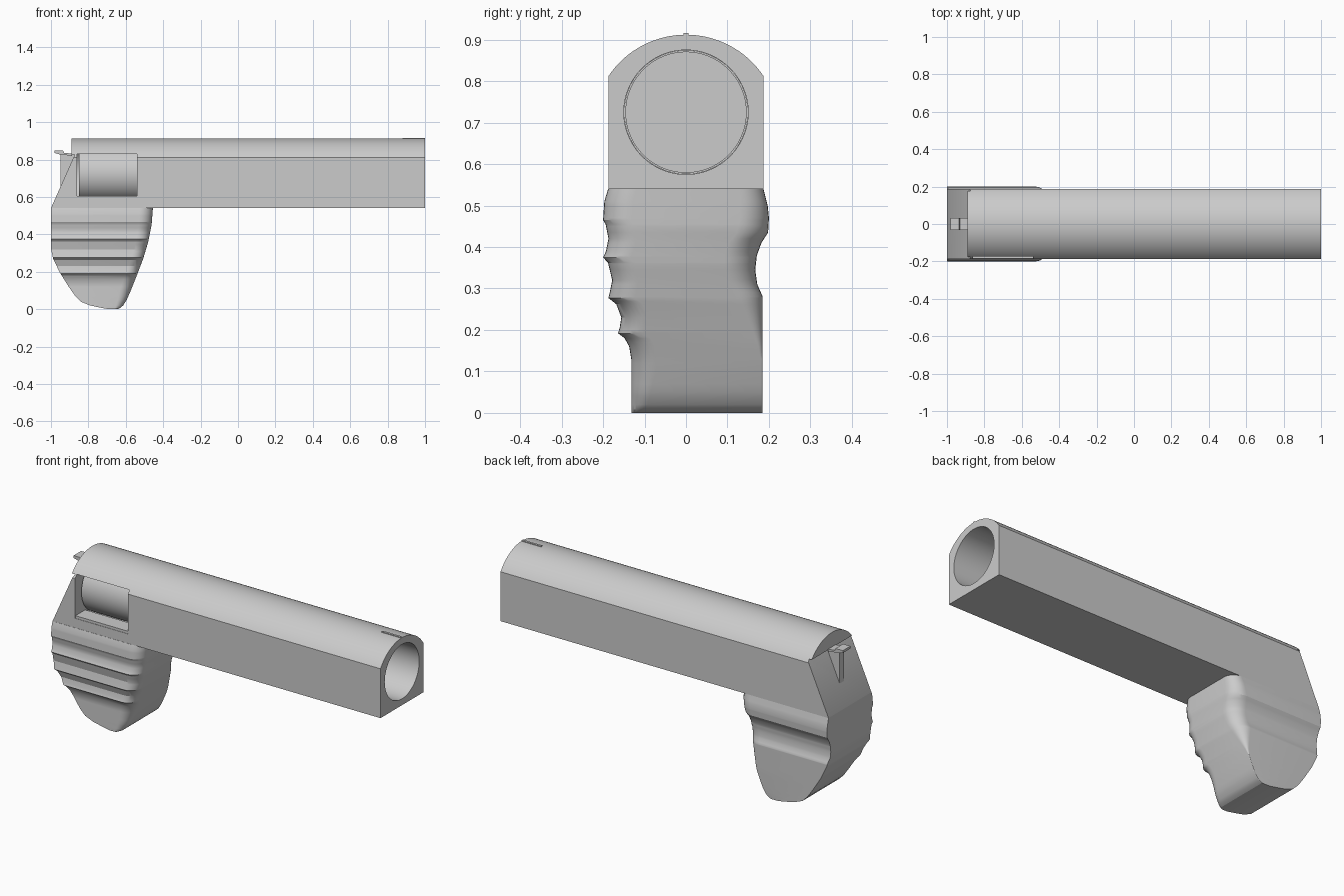
import bpy, bmesh, math
from mathutils import Vector

if "Cube" in bpy.data.objects:
    bpy.data.objects.remove(bpy.data.objects["Cube"])


def finish(name, bm, angle=28):
    bmesh.ops.recalc_face_normals(bm, faces=bm.faces)
    me = bpy.data.meshes.new(name)
    bm.to_mesh(me)
    bm.free()
    ob = bpy.data.objects.new(name, me)
    bpy.context.collection.objects.link(ob)
    bpy.ops.object.select_all(action='DESELECT')
    ob.select_set(True)
    bpy.context.view_layer.objects.active = ob
    bpy.ops.object.shade_smooth_by_angle(angle=math.radians(angle))
    return ob


def loft(name, rings, angle=28):
    """Skin closed rings of equal length and cap both ends."""
    bm = bmesh.new()
    vs = [[bm.verts.new(p) for p in r] for r in rings]
    n = len(vs[0])
    for a, b in zip(vs, vs[1:]):
        for i in range(n):
            j = (i + 1) % n
            bm.faces.new((a[i], a[j], b[j], b[i]))
    bm.faces.new(vs[0][::-1])
    bm.faces.new(vs[-1])
    bmesh.ops.remove_doubles(bm, verts=bm.verts, dist=1e-5)
    return finish(name, bm, angle)


def along_x(name, yz, x0, x1):
    return loft(name, [[(x, y, z) for y, z in yz] for x in (x0, x1)])


def along_y(name, xz, y0, y1):
    return loft(name, [[(x, y, z) for x, z in xz] for y in (y0, y1)])


def rect(a0, a1, b0, b1):
    return [(a0, b0), (a1, b0), (a1, b1), (a0, b1)]


def circle(r, n=72):
    return [(r * math.cos(2 * math.pi * i / n), 0.725 + r * math.sin(2 * math.pi * i / n))
            for i in range(n)]


def cut(ob, cutter):
    cutter.hide_render = True
    m = ob.modifiers.new('cut', 'BOOLEAN')
    m.operation = 'DIFFERENCE'
    m.solver = 'EXACT'
    m.object = cutter
    bpy.context.view_layer.objects.active = ob
    bpy.ops.object.modifier_apply(modifier='cut')
    bpy.data.objects.remove(cutter)


def interp(pts, z):
    """Piecewise linear lookup, keys running downward in z."""
    for (z0, a), (z1, b) in zip(pts, pts[1:]):
        if z >= z1:
            return a + (b - a) * (z0 - z) / (z0 - z1)
    return pts[-1][1]


# Housing: flat sides and bottom with an arched top
W, R = 0.187, 0.225
half = math.asin(W / R)
arch = [(R * math.sin(half - 2 * half * i / 32), 0.912 - R + R * math.cos(half - 2 * half * i / 32))
        for i in range(33)]
housing = along_x('housing', [(-W, 0.54), (W, 0.54)] + arch, -1, 1)
# Sloped rear, bore and side window
cut(housing, along_y('rear_cutter', [(-1.1, 0.5), (-1.018, 0.5), (-0.872, 0.828),
                                     (-0.89, 0.828), (-0.89, 1), (-1.1, 1)], -0.4, 0.4))
cut(housing, along_x('bore_cutter', circle(0.15), -0.86, 1.1))
cut(housing, along_y('window_cutter', rect(-0.862, -0.54, 0.592, 0.83), -0.4, -0.06))
finish_angle = math.radians(28)
bpy.ops.object.select_all(action='DESELECT')
housing.select_set(True)
bpy.context.view_layer.objects.active = housing
bpy.ops.object.shade_smooth_by_angle(angle=finish_angle)

# Inner tube showing through the window
tube = along_x('inner_tube', circle(0.1495), -0.85, -0.5)
cut(tube, along_x('tube_cutter', circle(0.145), -1, 0))
# Window sill
along_y('window_sill', rect(-0.862, -0.54, 0.585, 0.606), -0.185, -0.1)

# Rear lever and thin top blade
along_y('lever_stem', rect(-0.95, -0.87, 0.62, 0.83), -0.018, 0.018)
along_y('lever_head', [(-0.98, 0.835), (-0.955, 0.828), (-0.888, 0.82), (-0.888, 0.832),
                       (-0.93, 0.836), (-0.935, 0.848), (-0.98, 0.848)], -0.033, 0.033)
along_y('top_blade', [(0.88, 0.91), (1, 0.905), (1, 0.916), (0.88, 0.916)], -0.006, 0.006)

# Grip: profiles as (z, offset) for back, front and both sides
back = [(.54, -1), (.32, -1), (.27, -.988), (.2, -.955), (.12, -.905), (.07, -.87), (.04, -.84),
        (.02, -.79), (.008, -.735), (0, -.69)]
front = [(.54, -.455), (.45, -.462), (.36, -.48), (.27, -.507), (.17, -.545), (.1, -.573),
         (.05, -.595), (.02, -.614), (.008, -.628), (0, -.645)]
left = [(.54, -.188), (.51, -.197), (.465, -.2), (.455, -.194), (.42, -.187), (.39, -.193),
        (.375, -.2), (.362, -.188), (.32, -.178), (.29, -.184), (.277, -.187), (.262, -.168),
        (.23, -.156), (.205, -.16), (.192, -.164), (.18, -.148), (.16, -.137), (.13, -.132), (0, -.132)]
right = [(.54, .187), (.5, .197), (.47, .2), (.435, .198), (.41, .182), (.38, .171), (.345, .167),
         (.31, .172), (.28, .185), (0, .185)]
round_l = [(.54, .07), (.1, .06), (.02, .04), (0, .02)]
round_r = [(.54, .06), (.4, .08), (.28, .07), (.14, .004), (0, .004)]
zs = sorted({z for p in (back, front, left, right) for z, _ in p}, reverse=True)
rings = []
for z in zs:
    xb, xf, yl, yr = (interp(p, z) for p in (back, front, left, right))
    rl, rr = interp(round_l, z), interp(round_r, z)
    ring = [(xb, yl, z)]
    for r, y, s, a0 in ((rl, yl, 1, -90), (rr, yr, -1, 0)):
        for i in range(9):
            a = math.radians(a0 + 90 * i / 8)
            ring.append((xf - r + r * math.cos(a), y + s * r + r * math.sin(a), z))
    ring.append((xb, yr, z))
    rings.append(ring)
loft('grip', rings, 24)
